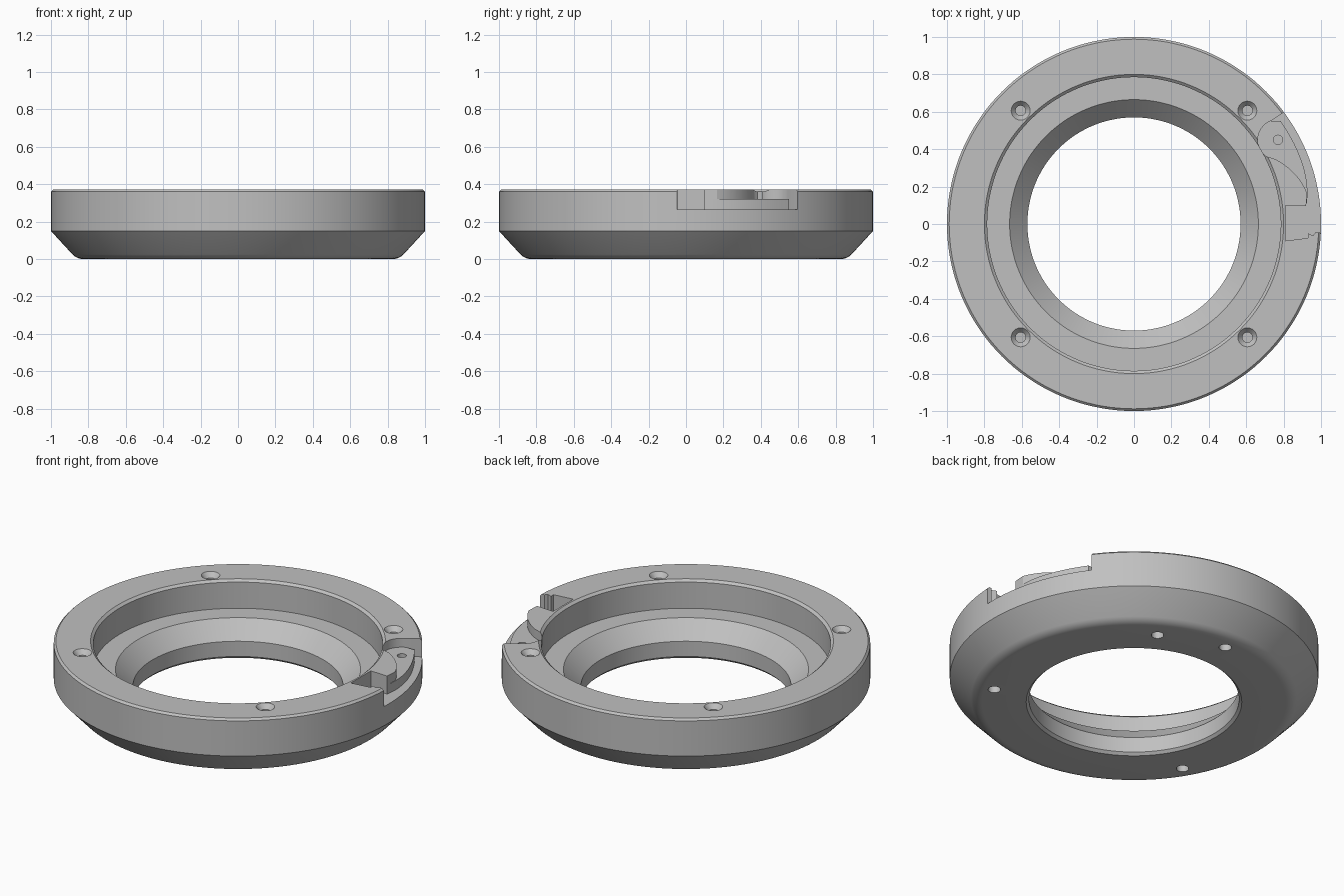
import bpy, bmesh
from math import cos, sin, radians, pi

cube = bpy.data.objects.get("Cube")
if cube:
    bpy.data.objects.remove(cube, do_unlink=True)

grey = bpy.data.materials.new("satin grey")
grey.use_nodes = True
COLOUR = (0.53, 0.53, 0.53, 1)
grey.diffuse_color = COLOUR
grey.node_tree.nodes["Principled BSDF"].inputs["Base Color"].default_value = COLOUR

TOP, FLOOR, STEP = 0.373, 0.265, 0.32


def finish(name, bm):
    bmesh.ops.recalc_face_normals(bm, faces=bm.faces)
    mesh = bpy.data.meshes.new(name)
    bm.to_mesh(mesh)
    bm.free()
    mesh.materials.append(grey)
    obj = bpy.data.objects.new(name, mesh)
    bpy.context.collection.objects.link(obj)
    return obj


def lathe(name, profile, steps, centre=(0, 0)):
    """Revolve a closed (radius, z) profile about a vertical axis."""
    bm = bmesh.new()
    rings = []
    for i in range(steps):
        a = 2 * pi * i / steps
        rings.append([bm.verts.new((centre[0] + r * cos(a), centre[1] + r * sin(a), z))
                      for r, z in profile])
    n = len(profile)
    for i in range(steps):
        here, there = rings[i], rings[(i + 1) % steps]
        for j in range(n):
            k = (j + 1) % n
            if profile[j][0] or profile[k][0]:
                bm.faces.new((here[j], there[j], there[k], here[k]))
    bmesh.ops.remove_doubles(bm, verts=bm.verts, dist=1e-5)
    return finish(name, bm)


def prism(name, outline, low, high):
    """Extrude a flat outline upward."""
    bm = bmesh.new()
    base = bm.faces.new([bm.verts.new((x, y, low)) for x, y in outline])
    lifted = bmesh.ops.extrude_face_region(bm, geom=[base])["geom"]
    bmesh.ops.translate(bm, vec=(0, 0, high - low),
                        verts=[v for v in lifted if isinstance(v, bmesh.types.BMVert)])
    return finish(name, bm)


def cut(target, cutter):
    mod = target.modifiers.new("cut", 'BOOLEAN')
    mod.operation, mod.solver, mod.object = 'DIFFERENCE', 'EXACT', cutter
    bpy.context.view_layer.objects.active = target
    bpy.ops.object.modifier_apply(modifier=mod.name)
    bpy.data.objects.remove(cutter, do_unlink=True)


def arc(cx, cy, r, start, end, count):
    return [(cx + r * cos(radians(start + (end - start) * i / count)),
             cy + r * sin(radians(start + (end - start) * i / count)))
            for i in range(count + 1)]


def bezier(p, q, s, count):
    """Quadratic curve from p to s, pulled toward q."""
    pts = []
    for i in range(count + 1):
        t = i / count
        pts.append(tuple((1 - t) ** 2 * a + 2 * t * (1 - t) * b + t * t * c
                         for a, b, c in zip(p, q, s)))
    return pts


# Main ring, with a rounded lower shoulder
shoulder = arc(0.825, 0.085, 0.085, -90, -45, 5)
ring = lathe("ring_body", [(0.585, 0)] + shoulder + [
    (1, 0.15), (1, 0.361), (0.988, TOP), (0.80, TOP), (0.785, 0.36),
    (0.785, 0.203), (0.665, 0.203), (0.57, 0.106), (0.57, 0.015)], 144)

# Countersunk screw holes in the top
for a in (45, 135, 225, 315):
    spot = (0.857 * cos(radians(a)), 0.857 * sin(radians(a)))
    cut(ring, lathe("screw_cutter", [(0, 0.26), (0.027, 0.26), (0.027, 0.345),
                                     (0.055, 0.378), (0.055, 0.45), (0, 0.45)], 24, spot))

# Blind holes in the underside
for a, r in ((90, 0.77), (210, 0.77), (330, 0.77), (60, 0.735)):
    spot = (r * cos(radians(a)), r * sin(radians(a)))
    cut(ring, lathe("hole_cutter", [(0, -0.1), (0.034, -0.1), (0.034, 0.12), (0, 0.12)], 24, spot))

# Side pocket: latch slot, round pivot seat and curved inner wall
seat = arc(0.77, 0.45, 0.108, 112, 235, 14)
inner_wall = bezier((0.755, 0.347), (0.88, 0.28), (0.925, 0.165), 12)
pocket = ([(0.81, -0.09), (0.93, -0.075), (0.93, -0.05), (0.957, -0.062), (0.97, -0.045),
           (1.1, -0.055), (1.1, 0.79)] + seat + inner_wall + [(0.92, 0.095), (0.81, 0.1)])
cut(ring, prism("pocket_cutter", pocket, FLOOR, 0.5))

# Raised pivot plate on the pocket floor
outer_edge = bezier((0.922, 0.1), (0.955, 0.30), (0.785, 0.55), 12)
plate = prism("pivot_plate", outer_edge + seat + inner_wall, FLOOR - 0.004, STEP)
cut(plate, lathe("pivot_cutter", [(0, 0.28), (0.025, 0.28), (0.025, 0.4), (0, 0.4)],
                 24, (0.77, 0.45)))

# Smooth round surfaces, crisp edges
for obj in (ring, plate):
    bpy.ops.object.select_all(action='DESELECT')
    obj.select_set(True)
    bpy.context.view_layer.objects.active = obj
    bpy.ops.object.shade_smooth_by_angle(angle=radians(25))
